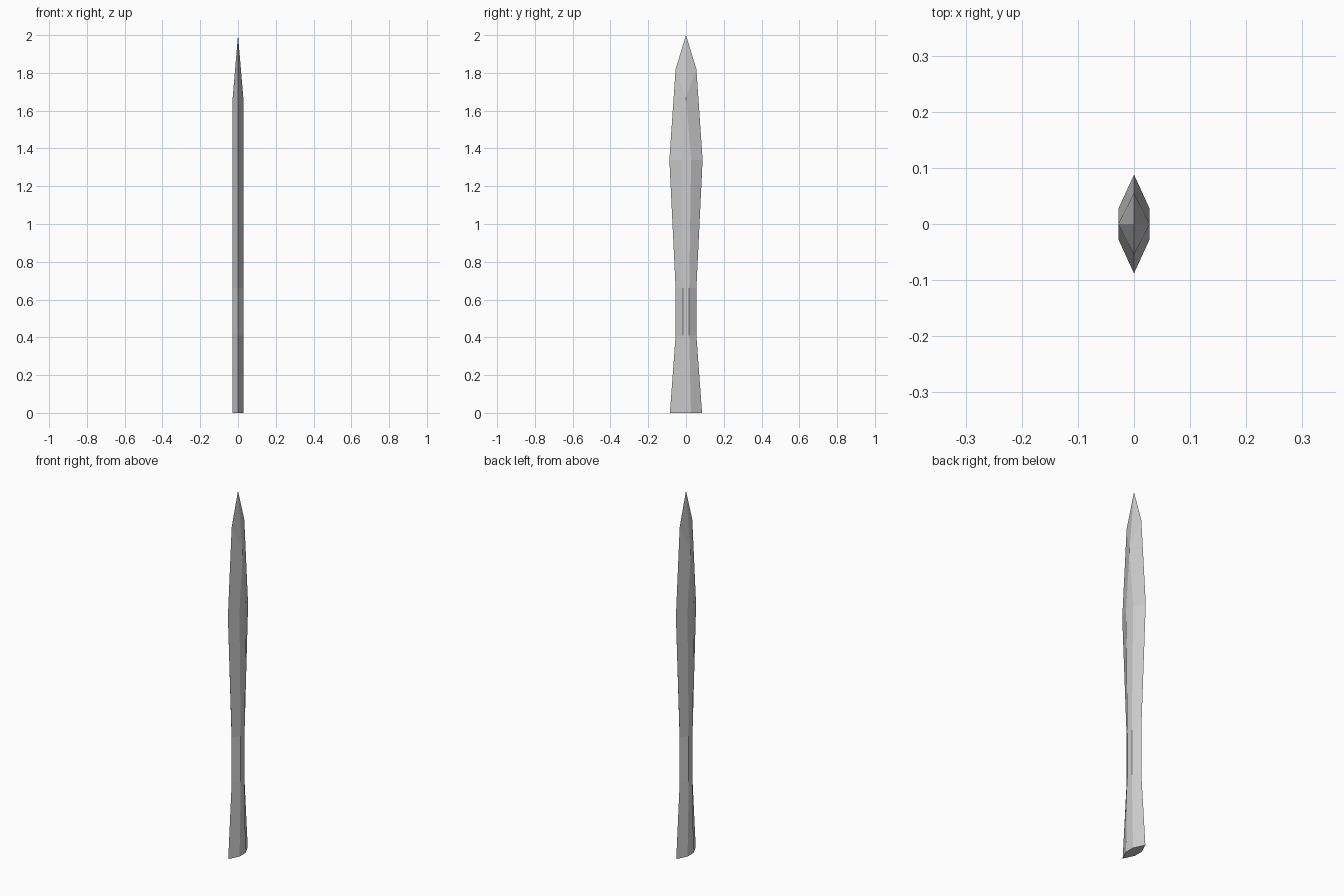
import bpy, bmesh

if "Cube" in bpy.data.objects:
    bpy.data.objects.remove(bpy.data.objects["Cube"])

T = 0.028  # half thickness of the blade
# Stations: height, half width at cutting edge, half width of flat face
stations = [(0.0, 0.085, 0.026), (0.41, 0.055, 0.017),
            (0.66, 0.055, 0.017), (1.34, 0.088, 0.027)]

bm = bmesh.new()

# Hexagonal cross-sections up to the widest part
rings = []
for z, w, f in stations:
    pts = [(0, -w), (T, -f), (T, f), (0, w), (-T, f), (-T, -f)]
    rings.append([bm.verts.new((x, y, z)) for x, y in pts])

# Shoulders: flats close to a point, edges carry on higher
lo, hi = bm.verts.new((0, -0.055, 1.82)), bm.verts.new((0, 0.055, 1.82))
right, left = bm.verts.new((T, 0, 1.67)), bm.verts.new((-T, 0, 1.67))
rings.append([lo, right, right, hi, left, left])

# Tip
tip = bm.verts.new((0, 0, 2.0))
rings.append([tip] * 6)

# Skin between rings, dropping repeated corners
for a, b in zip(rings, rings[1:]):
    for i in range(6):
        j = (i + 1) % 6
        corners = list(dict.fromkeys([a[i], a[j], b[j], b[i]]))
        if len(corners) > 2:
            bm.faces.new(corners)
bm.faces.new(rings[0][::-1])
bmesh.ops.recalc_face_normals(bm, faces=bm.faces)

mesh = bpy.data.meshes.new("blade")
bm.to_mesh(mesh)
bm.free()
bpy.context.collection.objects.link(bpy.data.objects.new("blade", mesh))
